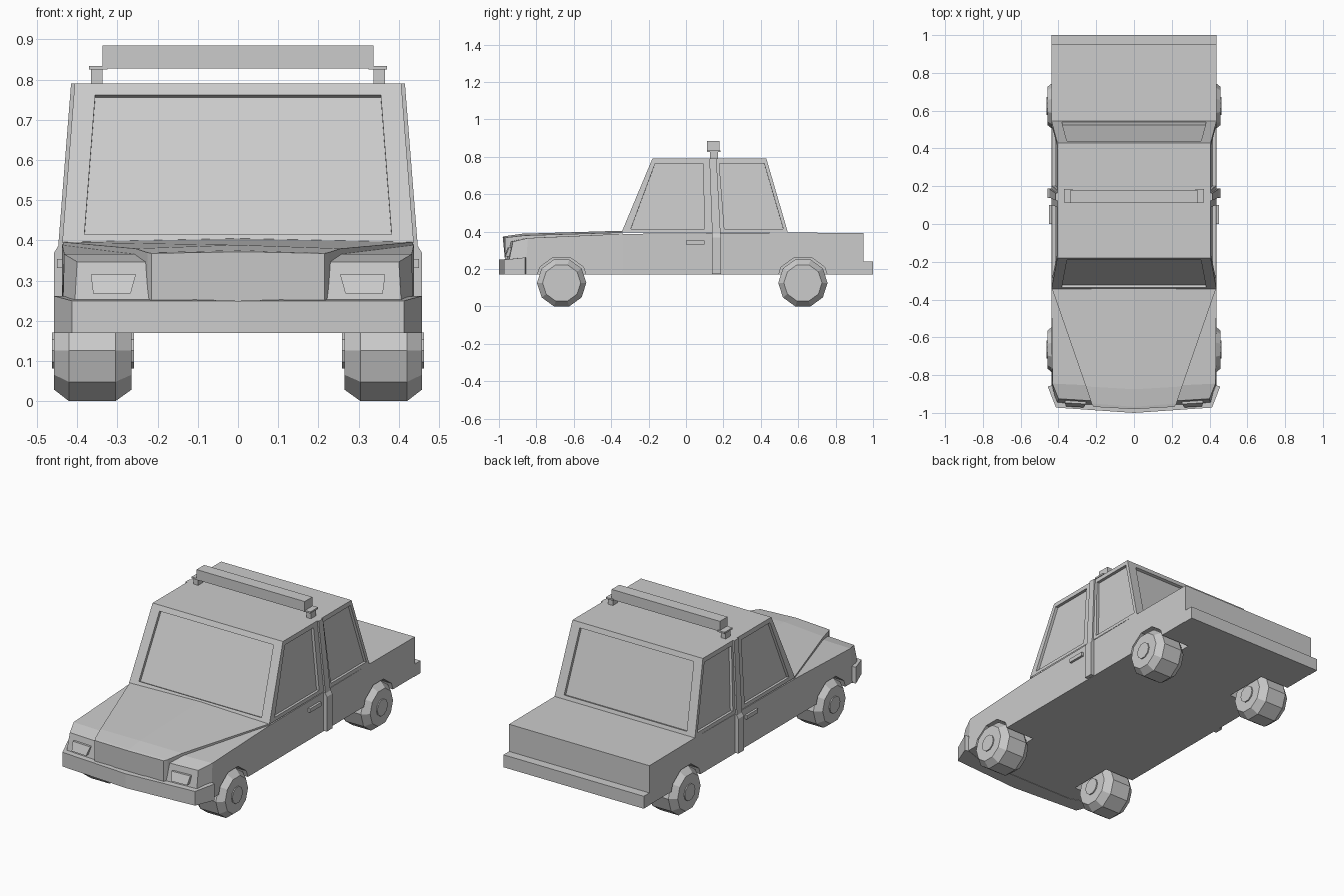
import bpy, bmesh
from math import cos, sin, pi
from mathutils import Vector

if "Cube" in bpy.data.objects:
    bpy.data.objects.remove(bpy.data.objects["Cube"])


def mesh(name, verts, faces):
    bm = bmesh.new()
    vs = [bm.verts.new(v) for v in verts]
    for f in faces:
        bm.faces.new([vs[i] for i in f])
    bmesh.ops.remove_doubles(bm, verts=bm.verts, dist=1e-5)
    bmesh.ops.recalc_face_normals(bm, faces=bm.faces)
    me = bpy.data.meshes.new(name)
    bm.to_mesh(me)
    bm.free()
    ob = bpy.data.objects.new(name, me)
    bpy.context.collection.objects.link(ob)
    return ob


def loft(name, rings):
    """Skin closed rings of equal length and cap both ends."""
    n = len(rings[0])
    faces = [(k*n+i, k*n+(i+1) % n, (k+1)*n+(i+1) % n, (k+1)*n+i)
             for k in range(len(rings)-1) for i in range(n)]
    faces += [tuple(range(n)), tuple(range((len(rings)-1)*n, len(rings)*n))]
    return mesh(name, [p for r in rings for p in r], faces)


def box(name, x, y, z):
    return loft(name, [[(a, y[0], z[0]), (a, y[1], z[0]), (a, y[1], z[1]), (a, y[0], z[1])] for a in x])


def turned(name, profile, y, z, n=10):
    """Turn (x, radius) points around an axle, flat side down."""
    return loft(name, [[(x, y + r*sin(2*pi*(i+.5)/n), z - r*cos(2*pi*(i+.5)/n))
                        for i in range(n)] for x, r in profile])


# Lower body: half rings (bottom edge, top edge) mirrored, stepping to the nose
def body_ring(x0, y0, x1, y1, z1, yc0, yc1):
    return [(-x0, y0, .172), (0, yc0, .172), (x0, y0, .172),
            (x1, y1, z1), (0, yc1, z1), (-x1, y1, z1)]


body = loft("body", [
    body_ring(.437, .95, .437, .95, .393, .95, .95),
    body_ring(.437, .545, .437, .545, .395, .545, .545),
    body_ring(.437, -.34, .437, -.34, .388, -.34, -.34),
    body_ring(.437, -.86, .432, -.845, .366, -.86, -.865),
    body_ring(.41, -.962, .40, -.925, .347, -.975, -.95)])

# Wheel wells cut from the body
WHEEL_Y, WHEEL_Z = (-.665, .625), .126
for y in WHEEL_Y:
    for s in (-1, 1):
        cutter = turned("well_cutter", [(s*.255, .144), (s*.5, .144)], y, WHEEL_Z)
        cutter.hide_render = True
        mod = body.modifiers.new("well", 'BOOLEAN')
        mod.operation, mod.solver, mod.object = 'DIFFERENCE', 'EXACT', cutter
        bpy.context.view_layer.objects.active = body
        bpy.ops.object.modifier_apply(modifier=mod.name)
        bpy.data.objects.remove(cutter)

# Tyres and hubs
for y in WHEEL_Y:
    for s in (-1, 1):
        turned("tyre", [(s*x, r) for x, r in
                        ((.265, .102), (.305, .132), (.42, .132), (.457, .102))], y, WHEEL_Z)
        turned("hub", [(s*.258, .047), (s*.463, .047)], y, WHEEL_Z)


# Raised hood tapering to the grille
def hood_ring(x, y, z, yc, zc, zb):
    return [(-x, y, zb), (-x, y, z), (0, yc, zc), (x, y, z), (x, y, zb)]


loft("hood", [hood_ring(.435, -.34, .396, -.34, .405, .36),
              hood_ring(.255, -.86, .380, -.875, .389, .25),
              hood_ring(.225, -.95, .370, -.968, .376, .25),
              hood_ring(.215, -.968, .368, -.98, .372, .25)])


# Cabin with recessed windows
BASE, ROOF = .395, .79


def side_x(z):
    return .437 - .031*(z-BASE)/(ROOF-BASE)


def end_y(z, back):
    t = (z-BASE)/(ROOF-BASE)
    return .545 - .115*t if back else -.345 + .165*t


cv, cf = [], []


def window(outer, inner, depth=.016):
    outer, inner = [Vector(p) for p in outer], [Vector(p) for p in inner]
    n = (outer[1]-outer[0]).cross(outer[3]-outer[0]).normalized()
    if n.dot(outer[0] - Vector((0, .1, .5))) < 0:
        n = -n
    b = len(cv)
    cv.extend(outer + inner + [p - n*depth for p in inner])
    for i in range(4):
        j = (i+1) % 4
        cf.append((b+i, b+j, b+4+j, b+4+i))
        cf.append((b+4+i, b+4+j, b+8+j, b+8+i))
    cf.append((b+8, b+9, b+10, b+11))


for back in (False, True):
    window([(s*side_x(z), end_y(z, back), z) for s, z in ((-1, BASE), (1, BASE), (1, ROOF), (-1, ROOF))],
           [(s*x, end_y(z, back), z) for s, x, z in
            ((-1, .382, .415), (1, .382, .415), (1, .355, .762), (-1, .355, .762))])
for s in (-1, 1):
    for out, inn in (((-.345, .14, .14, -.18), (-.295, .10, .09, -.165)),
                     ((.14, .545, .43, .14), (.205, .52, .418, .178))):
        window([(s*side_x(z), y, z) for y, z in zip(out, (BASE, BASE, ROOF, ROOF))],
               [(s*side_x(z), y, z) for y, z in zip(inn, (.415, .415, .765, .765))])
b = len(cv)
for x, y in ((-1, -.18), (1, -.18), (1, .14), (1, .43), (-1, .43), (-1, .14)):
    cv.append(Vector((x*side_x(ROOF), y, ROOF)))
cf.append(tuple(range(b, b+6)))
mesh("cabin", cv, cf)

# Bumpers
plan = [(-.435, -.855), (-.457, -.86), (-.413, -.972), (0, -1.0),
        (.413, -.972), (.457, -.86), (.435, -.855), (.3, -.9), (-.3, -.9)]
loft("front_bumper", [[(x, y, .17) for x, y in plan],
                      [(x, y, .262 if y > -.87 else .25) for x, y in plan]])
box("rear_bumper", (-.437, .437), (.94, 1.0), (.17, .24))

# Roof bar
box("roof_bar", (-.337, .337), (.112, .18), (.828, .885))
for s in (-1, 1):
    # Headlights on the sloping nose
    loft("headlight", [[(s*x, y+d, z) for x, y, z in
                        ((.267, -.967, .268), (.36, -.962, .268), (.366, -.943, .315), (.254, -.949, .315))]
                       for d in (-.004, .03)])
    # Roof bar feet
    box("bar_foot", (s*.337, s*.366), (.127, .17), (.785, .828))
    box("bar_foot_plate", (s*.325, s*.37), (.115, .185), (.825, .834))
    # Door handles
    box("door_handle", (s*.43, s*.45), (0, .10), (.332, .354))
    # Centre pillar trim running down the door
    loft("pillar_trim", [[(s*.40, .125, .79), (s*.415, .125, .79), (s*.415, .163, .79), (s*.40, .163, .79)],
                         [(s*.42, .14, .385), (s*.447, .14, .385), (s*.447, .185, .385), (s*.42, .185, .385)]])
    loft("door_trim", [[(s*.43, .138, z), (s*x, .138, z), (s*x, .187, z), (s*.43, .187, z)]
                       for x, z in ((.457, .175), (.457, .37), (.445, .39))])
